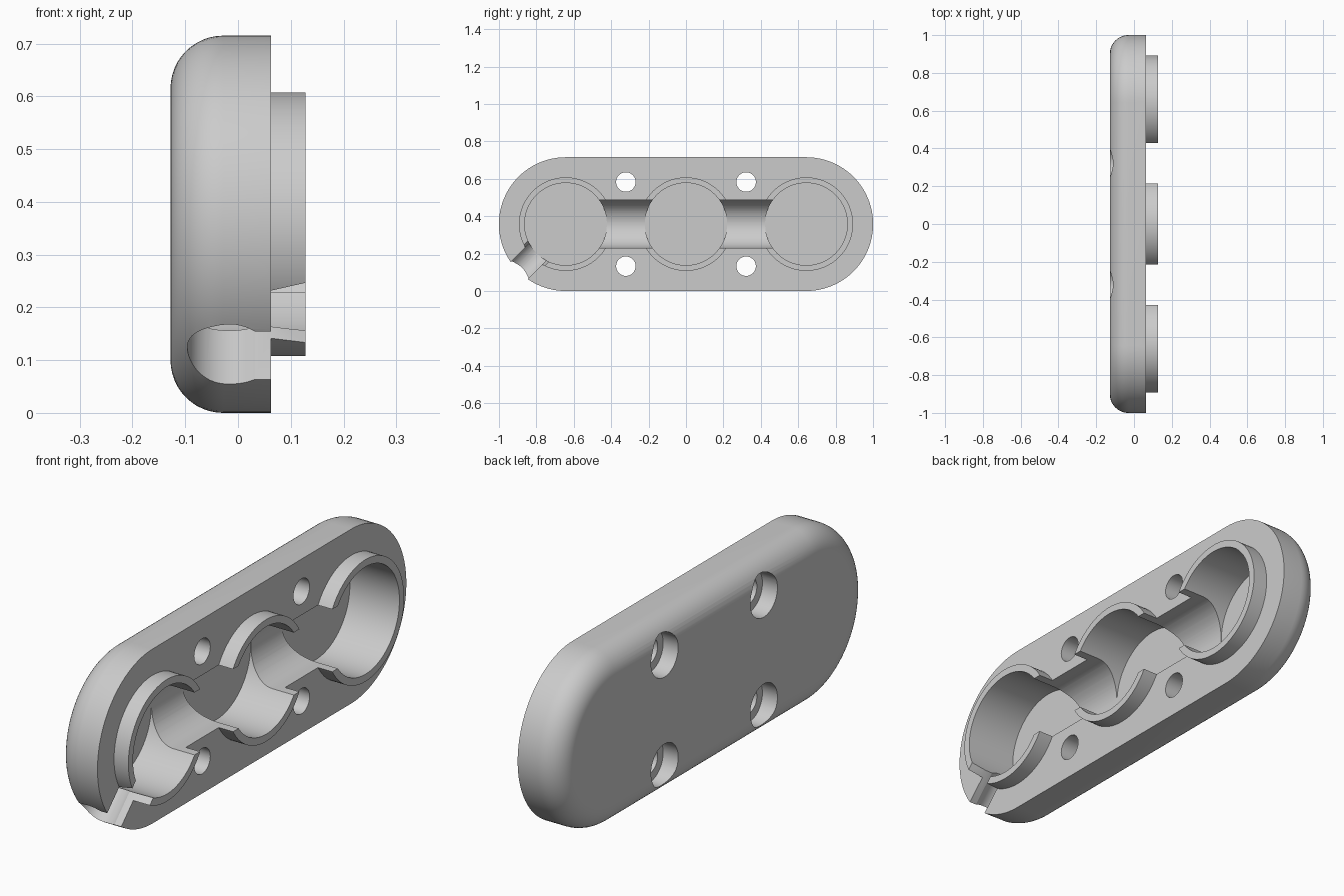
import bpy, bmesh, math
from mathutils import Vector

if "Cube" in bpy.data.objects:
    bpy.data.objects.remove(bpy.data.objects["Cube"], do_unlink=True)

X, Y, Z = Vector((1, 0, 0)), Vector((0, 1, 0)), Vector((0, 0, 1))
MID = 0.3575                 # mid height and end radius
PITCH = 0.643                # spacing of the round pockets
BACK, FACE, RIM = -0.128, 0.063, 0.128
FLOOR = -0.097
POCKETS = (-PITCH, 0, PITCH)

grey = bpy.data.materials.new("light_grey")
grey.use_nodes = True
grey.diffuse_color = (0.6, 0.6, 0.6, 1)
grey.node_tree.nodes["Principled BSDF"].inputs["Base Color"].default_value = (0.6, 0.6, 0.6, 1)


def loft(name, loops):
    """Closed solid through a list of equal-length point loops."""
    bm = bmesh.new()
    rows = [[bm.verts.new(p) for p in loop] for loop in loops]
    n = len(rows[0])
    for a, b in zip(rows, rows[1:]):
        for i in range(n):
            j = (i + 1) % n
            bm.faces.new((a[i], a[j], b[j], b[i]))
    bm.faces.new(rows[0])
    bm.faces.new(rows[-1])
    bmesh.ops.recalc_face_normals(bm, faces=bm.faces)
    me = bpy.data.meshes.new(name)
    bm.to_mesh(me)
    bm.free()
    me.materials.append(grey)
    ob = bpy.data.objects.new(name, me)
    bpy.context.collection.objects.link(ob)
    return ob


def prism(name, profile, origin, u, v, d, start, end):
    """Extrude a 2D profile (in u, v) along d."""
    return loft(name, [[origin + u * a + v * b + d * t for a, b in profile]
                       for t in (start, end)])


def arc(r, a0, a1, n, cv=0.0):
    return [(r * math.cos(math.radians(a0 + (a1 - a0) * i / n)),
             cv + r * math.sin(math.radians(a0 + (a1 - a0) * i / n)))
            for i in range(n + 1)]


def cylinder(name, y, z, r, x0, x1, n=96):
    return prism(name, arc(r, 0, 360, n)[:-1], Vector((0, y, z)), Y, Z, X, x0, x1)


def combine(target, tool, operation):
    mod = target.modifiers.new(operation.lower(), "BOOLEAN")
    mod.operation, mod.object, mod.solver = operation, tool, "EXACT"
    bpy.context.view_layer.objects.active = target
    bpy.ops.object.modifier_apply(modifier=mod.name)
    bpy.data.objects.remove(tool, do_unlink=True)


def stadium(x, inset):
    r = MID - inset
    ends = [(PITCH + a, b) for a, b in arc(r, -90, 90, 48)]
    ends += [(a - PITCH, b) for a, b in arc(r, 90, 270, 48)]
    return [Vector((x, y, MID + z)) for y, z in ends]


# Plate with a rounded back edge
fillet, steps = 0.1, 12
loops = []
for i in range(steps + 1):
    t = math.pi / 2 * i / steps
    loops.append(stadium(BACK + fillet * (1 - math.cos(t)), fillet * (1 - math.sin(t))))
loops.append(stadium(FACE, 0))
housing = loft("housing", loops)

# Raised collars, then the round pockets inside them
for y in POCKETS:
    combine(housing, cylinder("collar", y, MID, 0.25, 0, RIM), "UNION")
for y in POCKETS:
    combine(housing, cylinder("pocket", y, MID, 0.22, FLOOR, 0.3), "DIFFERENCE")

# Round-bottomed channel linking the pockets
half = 0.128
channel = arc(half, 180, 360, 32, FLOOR + half + 0.001) + [(half, 0.3), (-half, 0.3)]
combine(housing, prism("channel", channel, Vector((0, 0, MID)), Z, X, Y, -PITCH, PITCH),
        "DIFFERENCE")

# Cable notch with a narrow neck, running diagonally out of the front pocket
r, neck = 0.08, 0.064
centre = FLOOR + r + 0.001
lift = math.degrees(math.acos(neck / r))
notch = arc(r, 180 - lift, 360 + lift, 36, centre)
notch += [(neck, FACE), (r, RIM), (r, 0.3), (-r, 0.3), (-r, RIM), (-neck, FACE)]
out = (-Y - Z).normalized()
side = (Y - Z).normalized()
combine(housing, prism("notch", notch, Vector((0, -PITCH, MID)), side, X, out, 0.12, 0.6),
        "DIFFERENCE")

# Screw holes, counterbored from the back
for y in (-PITCH / 2, PITCH / 2):
    for z in (MID - 0.225, MID + 0.225):
        combine(housing, cylinder("screw_hole", y, z, 0.052, -0.3, 0.3, 48), "DIFFERENCE")
        combine(housing, cylinder("counterbore", y, z, 0.088, -0.3, BACK + 0.068, 48),
                "DIFFERENCE")

# Smooth curved walls, keep edges crisp
bpy.ops.object.select_all(action="DESELECT")
housing.select_set(True)
bpy.context.view_layer.objects.active = housing
bpy.ops.object.shade_smooth_by_angle(angle=math.radians(30))
